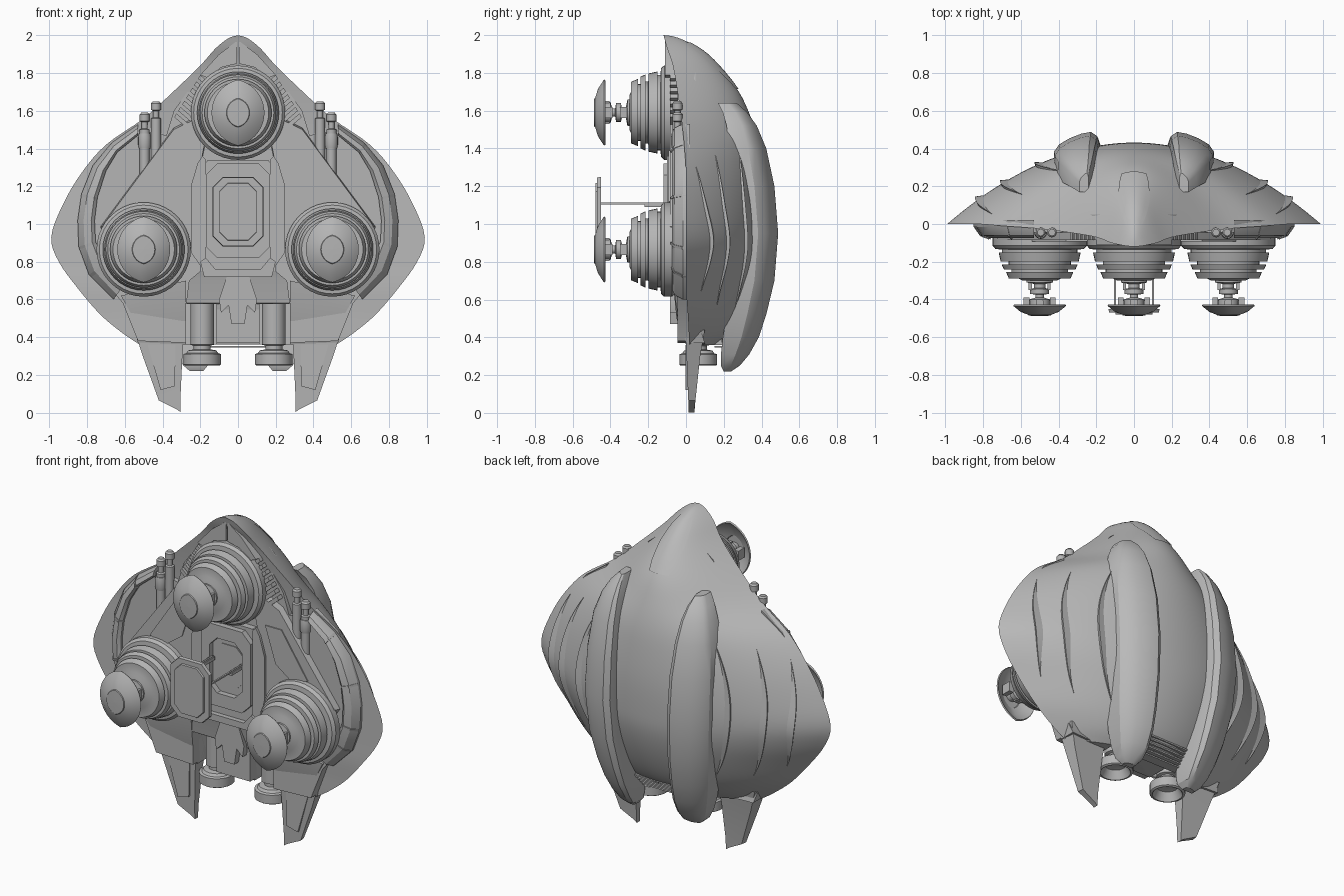
import bpy, bmesh, math
from mathutils import Vector

cube = bpy.data.objects.get("Cube")
if cube:
    bpy.data.objects.remove(cube, do_unlink=True)


def material(name, v):
    m = bpy.data.materials.new(name)
    m.use_nodes = True
    m.diffuse_color = (v, v, v, 1)
    m.node_tree.nodes["Principled BSDF"].inputs["Base Color"].default_value = (v, v, v, 1)
    return m


SHELL = material("light_grey", 0.49)
HULL = material("mid_grey", 0.46)


def make(name, bm, mat=HULL):
    bmesh.ops.remove_doubles(bm, verts=bm.verts, dist=0.0002)
    bmesh.ops.recalc_face_normals(bm, faces=bm.faces)
    me = bpy.data.meshes.new(name)
    bm.to_mesh(me)
    bm.free()
    me.materials.append(mat)
    ob = bpy.data.objects.new(name, me)
    bpy.context.collection.objects.link(ob)
    return ob


def loft(name, rings, mat=HULL, caps=True, closed=True):
    """Skin a list of equally long point rings."""
    bm = bmesh.new()
    vs = [[bm.verts.new(p) for p in r] for r in rings]
    n = len(vs[0])
    for a, b in zip(vs, vs[1:]):
        for i in range(n if closed else n - 1):
            j = (i + 1) % n
            bm.faces.new((a[i], a[j], b[j], b[i]))
    if caps:
        bm.faces.new(vs[0])
        bm.faces.new(vs[-1])
    return make(name, bm, mat)


def plate(name, pts, back, front, taper=1.0, mat=HULL):
    """Flat (x, z) outline extruded along y, front face scaled by taper."""
    cx = sum(p[0] for p in pts) / len(pts)
    cz = sum(p[1] for p in pts) / len(pts)
    f = [(cx + (x - cx) * taper, front, cz + (z - cz) * taper) for x, z in pts]
    return loft(name, [[(x, back, z) for x, z in pts], f], mat)


def box(name, x, y, z, mat=HULL):
    return plate(name, [(x[0], z[0]), (x[1], z[0]), (x[1], z[1]), (x[0], z[1])], y[1], y[0], 1, mat)


def lathe(name, prof, centre, axis="y", n=40):
    """Turn (radius, position) pairs about the y or z axis."""
    rings = []
    for r, a in prof:
        ring = []
        for i in range(n):
            t = math.tau * i / n
            c, s = r * math.cos(t), r * math.sin(t)
            ring.append((centre[0] + c, a, centre[1] + s) if axis == "y" else (centre[0] + c, centre[1] + s, a))
        rings.append(ring)
    return loft(name, rings)


def flip(pts, s):
    return [(x * s, z) for x, z in pts]


# Shell stations: height, half width, back of dome, rim depth
KEYS = [(2.0, 0.0, -.11, -.12), (1.985, .05, -.04, -.115), (1.93, .12, .07, -.10), (1.84, .20, .17, -.07),
        (1.70, .345, .28, -.045), (1.56, .50, .345, -.025), (1.42, .70, .39, -.01), (1.27, .83, .415, 0),
        (1.1, .93, .43, 0), (.93, .99, .43, 0), (.8, .95, .42, 0), (.66, .85, .385, 0),
        (.52, .73, .33, .01), (.42, .61, .27, .015), (.36, .52, .20, .02)]


def station(t):
    i = min(int(t), len(KEYS) - 2)
    f = t - i
    p = [Vector(KEYS[max(0, min(len(KEYS) - 1, i + k))]) for k in (-1, 0, 1, 2)]
    return 0.5 * (2 * p[1] + (p[2] - p[0]) * f + (2 * p[0] - 5 * p[1] + 4 * p[2] - p[3]) * f ** 2
                  + (3 * p[1] - p[0] - 3 * p[2] + p[3]) * f ** 3)


def surf(t, u, off=0.0):
    z, w, d, r = station(t)
    return Vector((u * w * (1 + off), r + (d - r) * (1 - u * u) + off, z))


# Domed shell with a flat underside
cols, rows = 48, 56
rings = [[surf(14 * k / rows, -1 + 2 * i / cols) for i in range(cols + 1)] for k in range(rows + 1)]
rings[0] = [Vector((0, -.12, 2.0))] * (cols + 1)
shell = loft("shell", rings, SHELL)

for s, side in ((1, "left"), (-1, "right")):
    # Engine bay cut into the underside of the shell
    cutter = box("bay_cutter", sorted((s * .115, s * .275)), (-.2, .135), (.2, .585), SHELL)
    cutter.hide_render = True
    cut = shell.modifiers.new("bay", "BOOLEAN")
    cut.operation, cut.solver, cut.object = "DIFFERENCE", "EXACT", cutter
    bpy.context.view_layer.objects.active = shell
    bpy.ops.object.modifier_apply(modifier=cut.name)
    bpy.data.objects.remove(cutter, do_unlink=True)

    # Raised curved blades along the shell sides
    for k, (x0, a, b) in enumerate(((.83, 6.8, 11.1), (.7, 6.4, 11.6), (.52, 6.0, 12))):
        rings = []
        for i in range(25):
            f = i / 24
            t, h = a + (b - a) * f, max(.02, math.sin(math.pi * f))
            z, w = station(t)[:2]
            u = (x0 - .75 * (z - .98) ** 2) / w
            rings.append([surf(t, s * (u - .04 * h), -.004), surf(t, s * u, .002 + .014 * h),
                          surf(t, s * (u + .006 * h), -.01)])
        loft(f"{side}_shell_blade_{k}", rings, SHELL)

    # Broad back ridge: height, centre, half width, crest depth, thickness
    secs = [(1.64, .265, .025, .27, .1), (1.59, .277, .055, .325, .13), (1.52, .288, .08, .375, .16),
            (1.4, .3, .105, .425, .2), (1.2, .303, .12, .468, .22), (.95, .303, .125, .488, .22),
            (.7, .29, .12, .468, .22), (.52, .27, .112, .425, .21), (.4, .252, .1, .385, .19),
            (.31, .236, .085, .335, .15), (.25, .225, .065, .285, .1), (.22, .22, .035, .24, .04)]
    shape = [(-1, -1), (-.97, -.35), (-.86, -.1), (-.6, 0), (-.2, -.04), (.3, -.15), (.75, -.3), (.97, -.48), (1, -1)]
    loft(f"{side}_back_ridge", [[(s * (x + hw * p), y + th * q, z) for p, q in shape]
                                for z, x, hw, y, th in secs], SHELL)

# Thin nose panel on the back
loft("nose_panel", [[surf(1.5 + 2.4 * k / 8, -w + 2 * w * i / 8, .008) for i in range(9)]
                    for k, w in enumerate((.5, .5, .5, .48, .46, .42, .34, .27, .2))], SHELL, False, False)

# Rear vent slats under the shell
for k in range(6):
    box(f"vent_slat_{k}", (-.17, .17), (.15, .21 + .014 * k), (.345 + .016 * k, .354 + .016 * k))
box("vent_block", (-.28, .28), (.135, .19), (.36, .5))

# Front hull slab, notched around the engines
half = [(0, 1.92), (.1, 1.87), (.22, 1.77), (.34, 1.6), (.38, 1.47), (.52, 1.5), (.64, 1.42), (.74, 1.27),
        (.78, 1.08), (.78, .88), (.73, .72), (.61, .58), (.53, .38), (.275, .37), (.275, .575), (.115, .575),
        (.115, .37)]
plate("hull_slab", half + flip(half[:0:-1], -1), .05, -.045)

for s, side in ((1, "left"), (-1, "right")):
    # Nose roof and collar behind the top turret
    plate(f"{side}_nose_plate", flip([(.006, 1.97), (.1, 1.9), (.2, 1.79), (.15, 1.77), (.09, 1.83), (.006, 1.85)], s),
          -.03, -.11)
    for k in range(7):
        x, z = .2 + .021 * k, 1.79 - .034 * k
        plate(f"{side}_collar_rib_{k}", flip([(x - .07, z - .06), (x, z), (x + .012, z - .02), (x - .058, z - .08)], s),
              0, -.085)
    # Sloping arm from the top turret to the lower turret
    plate(f"{side}_arm", flip([(.13, 1.62), (.34, 1.52), (.74, .98), (.62, .8), (.3, .72), (.19, 1.0), (.19, 1.33)], s),
          0, -.085, .95)
    plate(f"{side}_arm_panel", flip([(.25, 1.39), (.36, 1.39), (.54, 1.12), (.43, 1.09), (.32, 1.17)], s), -.05, -.092)
    plate(f"{side}_arm_inset", flip([(.19, 1.36), (.215, 1.32), (.25, 1.2), (.25, .85), (.2, .78), (.17, .8), (.17, 1.34)], s),
          -.03, -.1)
    # Bevelled side rail with raised joint bands
    out = [(.53, 1.53), (.67, 1.43), (.77, 1.31), (.83, 1.16), (.85, 1.02), (.845, .88), (.79, .73), (.66, .6)]
    inn = [(.53, 1.47), (.64, 1.38), (.70, 1.28), (.745, 1.14), (.76, 1.02), (.755, .91), (.71, .79), (.61, .67)]

    def rail_ring(k, lift=0.0):
        (xo, zo), (xi, zi) = out[k], inn[k]
        prof = ((0, .02), (0, -.015 - lift), (.35, -.06 - lift), (.8, -.075 - lift), (1, -.06), (1, .02))
        return [Vector((s * (xo + (xi - xo) * f), y, zo + (zi - zo) * f)) for f, y in prof]
    loft(f"{side}_rail", [rail_ring(k) for k in range(8)])
    for k in (1, 3, 5, 6):
        a, b = rail_ring(k, .006), rail_ring(k + 1, .006)
        loft(f"{side}_rail_band_{k}", [a, [p.lerp(q, .1) for p, q in zip(a, b)]])
    # Twin pipes with caps
    for k, (x, top) in enumerate(((.495, 1.59), (.435, 1.65))):
        lathe(f"{side}_pipe_{k}", [(.026, 1.25), (.026, top - .09), (.016, top - .085), (.016, top - .05),
                                   (.026, top - .045), (.026, top - .01), (.018, top)], (s * x, -.045), "z", 16)
    lathe(f"{side}_pipe_joint", [(.03, 1.4), (.034, 1.42), (.034, 1.46), (.03, 1.48)], (s * .495, -.045), "z", 16)

    # Lower skirt and landing fin
    loft(f"{side}_skirt", [[(s * x, y, z) for x, y, z in r] for r in (
        [(.275, -.07, .7), (.62, -.06, .62), (.62, .05, .62), (.275, .05, .7)],
        [(.275, -.05, .5), (.57, -.045, .53), (.57, .05, .53), (.275, .05, .5)],
        [(.275, 0, .36), (.53, 0, .37), (.53, .1, .37), (.275, .1, .36)])])
    loft(f"{side}_fin", [[(s * x, y, z) for x, y, z in r] for r in (
        [(.285, -.005, .44), (.55, -.005, .44), (.54, .1, .44), (.285, .1, .44)],
        [(.295, .003, .3), (.505, .003, .3), (.495, .075, .3), (.295, .075, .3)],
        [(.305, .012, .08), (.42, .012, .065), (.415, .05, .065), (.305, .05, .08)],
        [(.305, .014, .003), (.325, .014, .018), (.325, .045, .018), (.305, .045, .003)])])
    plate(f"{side}_fin_panel", flip([(.33, .36), (.48, .36), (.41, .12), (.335, .14)], s), .01, -.003)
    plate(f"{side}_skirt_vent", flip([(.38, .41), (.5, .41), (.49, .38), (.38, .38)], s), .03, -.022)

    # Engine with flared bell
    lathe(f"{side}_engine", [(.05, .62), (.062, .6), (.062, .36), (.045, .355), (.045, .335), (.075, .33), (.085, .315),
                             (.1, .31), (.1, .255), (.092, .25), (.085, .25), (.06, .3), (.02, .31)],
          (s * .19, .065), "z", 28)
    # Stepped bracket under the hatch
    plate(f"{side}_bracket", flip([(.0, .76), (.12, .76), (.17, .82), (.2, .8), (.18, .72), (0, .72)], s), 0, -.115)

# Centre block with octagonal hatch frame
plate("centre_block", [(-.2, .74), (.2, .74), (.2, 1.28), (.16, 1.34), (-.16, 1.34), (-.2, 1.28)], 0, -.085)


def octagon(w, z0, z1, c):
    return [(-w + c, z0), (w - c, z0), (w, z0 + c), (w, z1 - c), (w - c, z1), (-w + c, z1), (-w, z1 - c), (-w, z0 + c)]


a, b = octagon(.17, .82, 1.32, .06), octagon(.11, .9, 1.24, .05)
loft("hatch_frame", [[(x, y, z) for x, z in p] for p, y in ((a, -.08), (a, -.12), (b, -.12), (b, -.08))], HULL, False)
plate("hatch_floor", octagon(.09, .94, 1.2, .04), -.07, -.09)

# Open hatch cover on two rods
plate("hatch_cover", octagon(.135, .88, 1.25, .055), -.45, -.47, .98)
plate("hatch_cover_boss", octagon(.1, .91, 1.22, .045), -.465, -.48, .97)
for x in (-.1, .1):
    box("hatch_rod", (x - .005, x + .005), (-.46, -.1), (1.104, 1.114))
    box("hatch_hinge", (x - .012, x + .012), (-.22, -.1), (1.09, 1.11))

# Lower centre body with three pronged ornament
loft("lower_body", [[(-w, y, z), (w, y, z), (w, .08, z), (-w, .08, z)]
                    for w, y, z in ((.2, -.09, .75), (.26, -.075, .7), (.275, -.055, .58), (.115, -.05, .575),
                                    (.115, -.03, .46), (.115, 0, .36))])
plate("pronged_ornament", [(-.1, .6), (-.09, .53), (-.05, .57), (-.035, .47), (.035, .47), (.05, .57), (.09, .53), (.1, .6),
                           (.06, .72), (-.06, .72)], 0, -.085)

# Three stepped turrets, each with neck and pointed dish
TURRET = [(.18, 0), (.215, -.04), (.24, -.065), (.25, -.075), (.25, -.115), (.235, -.132), (.2, -.136), (.2, -.152),
          (.217, -.152), (.207, -.198), (.165, -.2), (.165, -.214), (.202, -.214), (.19, -.24), (.15, -.242),
          (.15, -.255), (.178, -.255), (.163, -.29), (.11, -.29), (.09, -.3)]
NECK = [(.07, -.29), (.07, -.31), (.03, -.318), (.03, -.34), (.05, -.345), (.05, -.37), (.022, -.375), (.022, -.39),
        (.055, -.4), (.055, -.43), (.03, -.44), (.03, -.478)]
for name, cx, cz in (("top", 0, 1.59), ("left", .5, .865), ("right", -.5, .865)):
    lathe(f"{name}_turret", TURRET, (cx, cz))
    lathe(f"{name}_turret_neck", NECK, (cx, cz), n=16)
    box(f"{name}_dish_crossbar", (cx - .085, cx + .085), (-.43, -.405), (cz - .02, cz + .02))
    box(f"{name}_dish_upright", (cx - .02, cx + .02), (-.43, -.405), (cz - .06, cz + .06))
    for s in (-1, 1):
        box(f"{name}_dish_clamp", (cx + s * .07 - .015, cx + s * .07 + .015), (-.45, -.39), (cz - .03, cz + .03))
        box(f"{name}_neck_strut", (cx + s * .05 - .008, cx + s * .05 + .008), (-.35, -.28), (cz - .03, cz + .03))
    rings = []
    for f, y in ((.01, -.488), (.42, -.486), (.44, -.481), (.72, -.466), (1, -.434)):
        ring = []
        for i in range(40):
            t = math.tau * i / 40
            r = f * (math.sqrt(.179 ** 2 - (.039 * math.sin(t)) ** 2) - .039 * abs(math.cos(t)))
            ring.append((cx + r * math.cos(t), y, cz + r * math.sin(t)))
        rings.append(ring)
    rings += [[(cx + (x - cx) * .97, y + .008, cz + (z - cz) * .97) for x, y, z in r] for r in reversed(rings)]
    loft(f"{name}_dish", rings)

# Smooth curved parts, keep hard edges
bpy.ops.object.select_all(action="DESELECT")
for ob in bpy.context.scene.objects:
    if ob.type == "MESH":
        ob.select_set(True)
        bpy.context.view_layer.objects.active = ob
bpy.ops.object.shade_smooth_by_angle(angle=math.radians(30))
